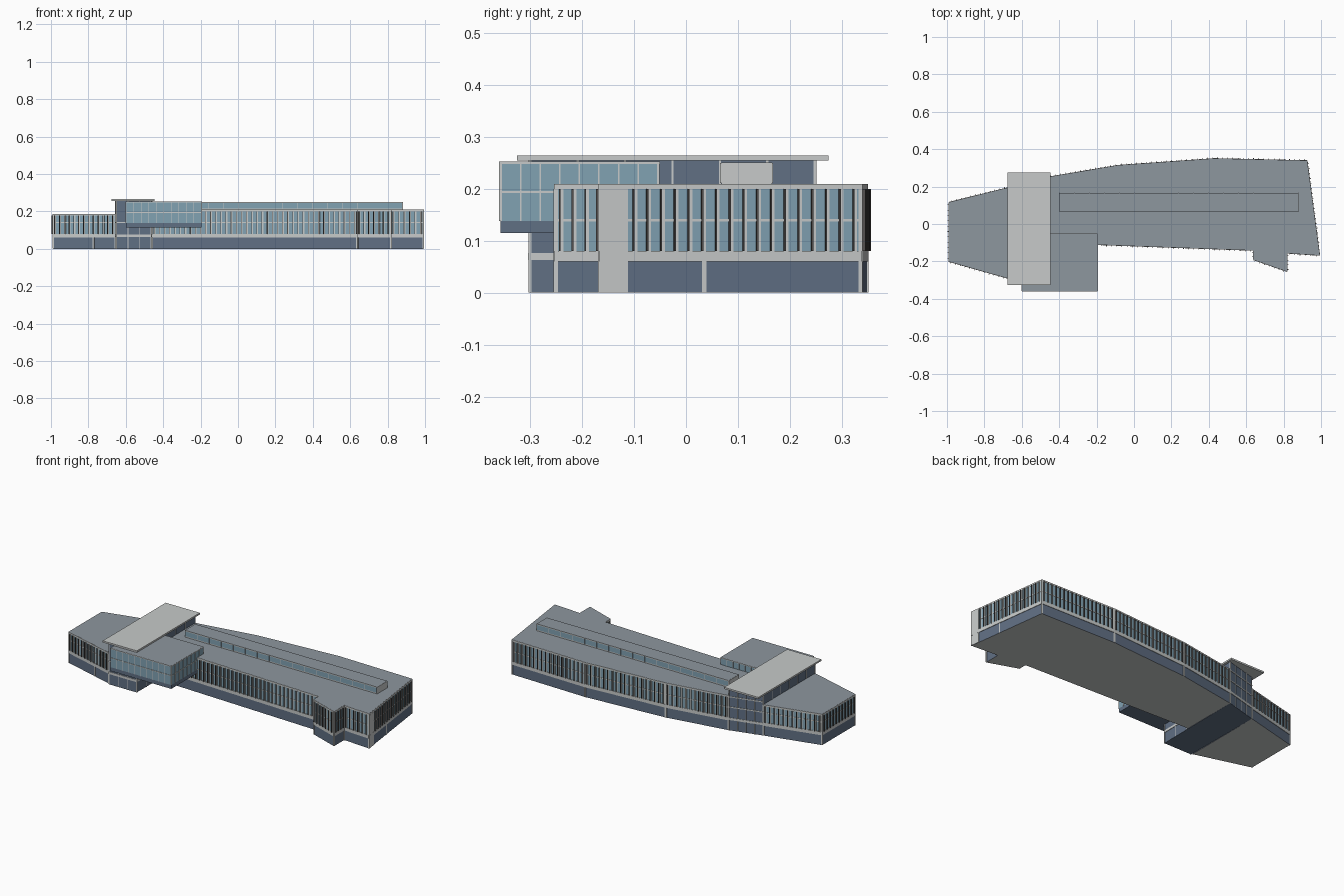
import bpy, bmesh
from mathutils import Vector

cube = bpy.data.objects.get("Cube")
if cube:
    bpy.data.objects.remove(cube, do_unlink=True)

COLOURS = {
    "pale_concrete": (0.57, 0.59, 0.585),
    "roof_grey": (0.27, 0.31, 0.345),
    "blue_glass": (0.22, 0.36, 0.45),
    "slate_blue": (0.118, 0.16, 0.23),
    "dark_fin": (0.09, 0.083, 0.08),
}
PALE, ROOF, GLASS, SLATE, FIN = range(5)
MATS = []
for name, rgb in COLOURS.items():
    m = bpy.data.materials.new(name)
    m.use_nodes = True
    m.diffuse_color = (*rgb, 1)
    m.node_tree.nodes["Principled BSDF"].inputs["Base Color"].default_value = (*rgb, 1)
    MATS.append(m)


def finish(name, bm):
    mesh = bpy.data.meshes.new(name)
    bm.to_mesh(mesh)
    bm.free()
    for m in MATS:
        mesh.materials.append(m)
    ob = bpy.data.objects.new(name, mesh)
    bpy.context.collection.objects.link(ob)
    return ob


def prism(name, pts, z0, layers, top, bottom):
    """Stack of coloured wall layers (z_top, material) over a counter-clockwise plan."""
    bm = bmesh.new()
    ring = [bm.verts.new((x, y, z0)) for x, y in pts]
    bm.faces.new(ring[::-1]).material_index = bottom
    n = len(pts)
    for z, mat in layers:
        upper = [bm.verts.new((x, y, z)) for x, y in pts]
        for i in range(n):
            j = (i + 1) % n
            bm.faces.new((ring[i], ring[j], upper[j], upper[i])).material_index = mat
        ring = upper
    bm.faces.new(ring).material_index = top
    return finish(name, bm)


def strip(bm, p, q, s0, s1, z0, z1, out, mat):
    """Box lying on the wall p-q, from s0 to s1 along it, standing out by out."""
    p, q = Vector(p), Vector(q)
    d = (q - p).normalized()
    n = Vector((d.y, -d.x))
    plan = [p + d * s0 + n * out, p + d * s1 + n * out,
            p + d * s1 - n * 0.001, p + d * s0 - n * 0.001]
    lo = [bm.verts.new((*c, z0)) for c in plan]
    hi = [bm.verts.new((*c, z1)) for c in plan]
    faces = [lo[::-1], hi] + [(lo[i], lo[(i + 1) % 4], hi[(i + 1) % 4], hi[i]) for i in range(4)]
    for f in faces:
        bm.faces.new(f).material_index = mat


def length(p, q):
    return (Vector(q) - Vector(p)).length


def finned_wall(name, p, q, top, solid=0.0, base_post=None):
    """Window wall with ledge, transom, end piers, mullions and projecting fins."""
    bm = bmesh.new()
    w = length(p, q)
    head = top - 0.01
    strip(bm, p, q, 0, w, 0.06, 0.08, 0.003, PALE)
    strip(bm, p, q, 0, w, head, top - 0.0005, 0.002, PALE)
    strip(bm, p, q, 0, w, 0.137, 0.142, 0.002, PALE)
    strip(bm, p, q, 0, max(solid, 0.006), 0.0005, head, 0.0025, PALE)
    strip(bm, p, q, w - 0.006, w, 0.0005, head, 0.0025, PALE)
    if base_post:
        strip(bm, p, q, w * base_post - 0.004, w * base_post + 0.004, 0, 0.06, 0.002, PALE)
    count = max(2, round((w - solid) / 0.0275))
    pitch = (w - solid) / count
    for i in range(count):
        s = solid + pitch * (i + 0.5)
        strip(bm, p, q, s - 0.001, s + 0.005, 0.08, head, 0.0025, PALE)
        strip(bm, p, q, s - 0.004, s - 0.001, 0.08, head, 0.008, FIN)
    finish(name, bm)


def gridded_wall(name, p, q, z0, z1, bays, rails, width=0.004):
    """Flat wall with evenly spaced pale posts and level rails."""
    bm = bmesh.new()
    w = length(p, q)
    for i in range(bays + 1):
        s = width / 2 + (w - width) * i / bays
        strip(bm, p, q, s - width / 2, s + width / 2, z0, z1, 0.002, PALE)
    for z, thick in rails:
        strip(bm, p, q, 0, w, z, z + thick, 0.0025, PALE)
    finish(name, bm)


def rect(x0, x1, y0, y1):
    return [(x0, y0), (x1, y0), (x1, y1), (x0, y1)]


def storeys(top):
    return [(0.06, SLATE), (0.08, PALE), (top - 0.01, GLASS), (top, PALE)]


# Long main wing with the small projecting bay near its east end
MAIN = [(-0.46, -0.1), (0.638, -0.14), (0.638, -0.19), (0.818, -0.253), (0.818, -0.155),
        (0.992, -0.167), (0.925, 0.338), (0.43, 0.349), (-0.085, 0.313), (-0.46, 0.25)]
prism("main_wing", MAIN, 0, storeys(0.21), ROOF, PALE)
for i in range(len(MAIN) - 1):
    east = i == 5
    finned_wall(f"main_wall_{i + 1}", MAIN[i], MAIN[i + 1], 0.21,
                solid=0.055 if east else 0, base_post=0.4 if east else None)

# Lower tapering west wing
WEST = [(-0.655, 0.198), (-0.99, 0.115), (-0.99, -0.2), (-0.655, -0.295)]
prism("west_wing", WEST, 0, storeys(0.187), ROOF, PALE)
for i in range(3):
    finned_wall(f"west_wall_{i + 1}", WEST[i], WEST[i + 1], 0.187,
                base_post=0.65 if i == 2 else None)

# Entrance core between the wings
CORE = [(-0.65, -0.302), (-0.465, -0.302), (-0.46, 0.25), (-0.655, 0.198)]
prism("entrance_core", CORE, 0, [(0.255, SLATE)], ROOF, SLATE)
RAILS = [(0.063, 0.014), (0.138, 0.006)]
gridded_wall("core_front", CORE[0], CORE[1], 0, 0.255, 3, RAILS)
gridded_wall("core_east", CORE[1], CORE[2], 0, 0.255, 6, RAILS)
gridded_wall("core_back", CORE[2], CORE[3], 0, 0.255, 4, RAILS + [(0.2, 0.006)])
gridded_wall("core_west", CORE[3], CORE[0], 0, 0.255, 6, RAILS)

# Flat canopy over the core
prism("canopy_roof", rect(-0.675, -0.447, -0.326, 0.275), 0.255, [(0.265, PALE)], PALE, PALE)

# Cantilevered glass hall
HALL = rect(-0.6, -0.195, -0.358, -0.053)
prism("glass_hall", HALL, 0.115, [(0.138, SLATE), (0.248, GLASS), (0.253, PALE)], ROOF, SLATE)
for i, (side, bays) in enumerate(zip(("front", "east", "back", "west"), (10, 8, 10, 8))):
    gridded_wall(f"hall_{side}", HALL[i], HALL[(i + 1) % 4], 0.138, 0.2525, bays,
                 [(0.192, 0.004), (0.248, 0.0045)], 0.003)

# Rooftop clerestory
LANTERN = rect(-0.4, 0.88, 0.068, 0.166)
prism("roof_lantern", LANTERN, 0.21, [(0.216, PALE), (0.245, GLASS), (0.251, PALE)], ROOF, PALE)
for i, side in enumerate(("front", "east", "back", "west")):
    p, q = LANTERN[i], LANTERN[(i + 1) % 4]
    if i % 2:
        bm = bmesh.new()
        strip(bm, p, q, 0, length(p, q), 0.21, 0.2505, 0.002, PALE)
        finish(f"lantern_end_{side}", bm)
    else:
        gridded_wall(f"lantern_{side}", p, q, 0.212, 0.25, 16, [], 0.002)
